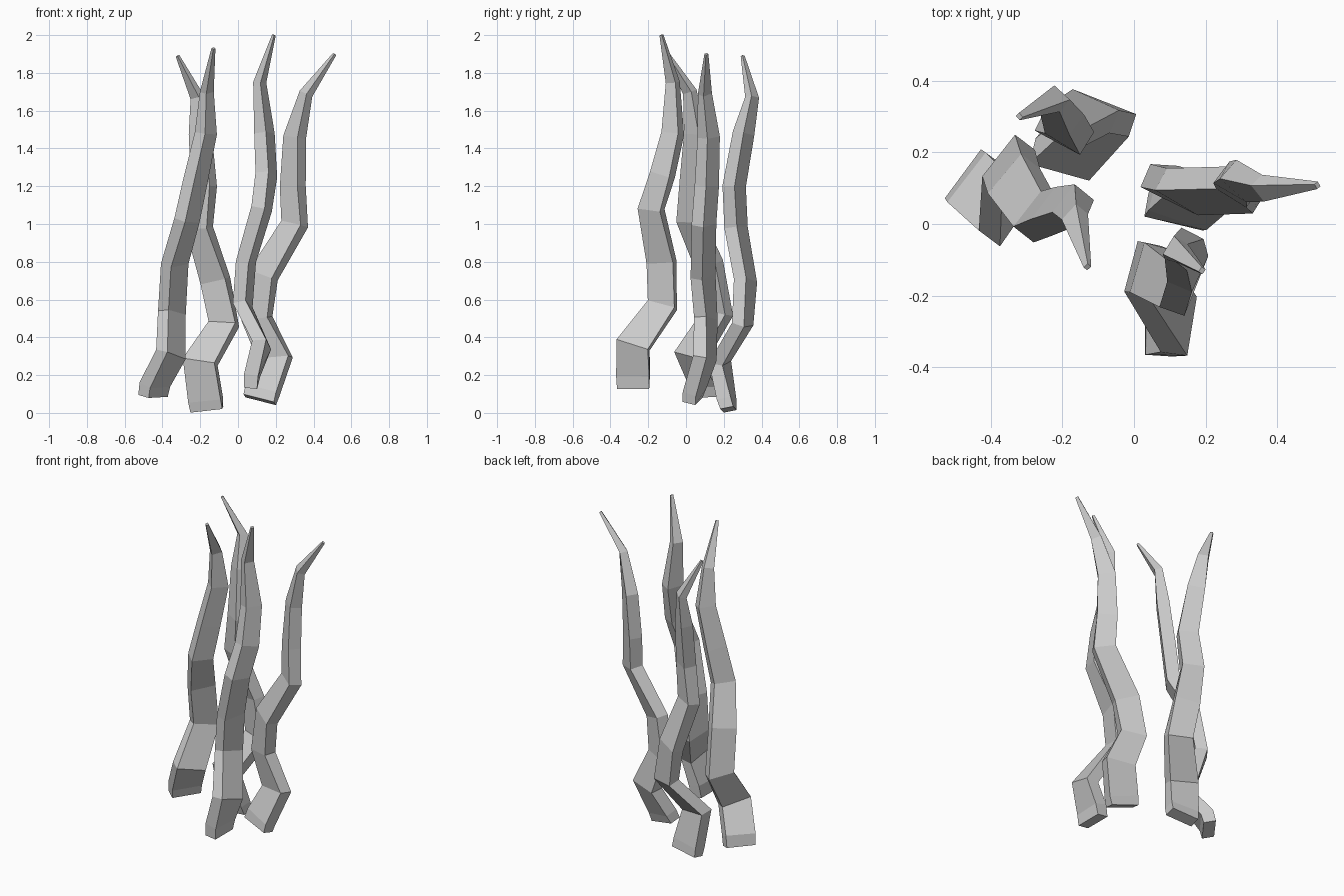
import bpy, bmesh, math
from mathutils import Vector

if "Cube" in bpy.data.objects:
    bpy.data.objects.remove(bpy.data.objects["Cube"])

# Shared taper: (width, thickness) of the flat four-sided section, base to tip
WIDTH = (.17, .175, .175, .15, .145, .125, .115, .10, .06, .016)
THICK = (.07, .075, .075, .07, .07, .075, .075, .07, .045, .014)


def tentacle(name, path, start_angle, end_angle):
    """Loft a twisting rectangular section along a crooked path."""
    pts = [Vector(p) for p in path]
    bm = bmesh.new()
    rings = []
    last = len(pts) - 1
    for i, p in enumerate(pts):
        before = (p - pts[i - 1]).normalized() if i else Vector()
        after = (pts[i + 1] - p).normalized() if i < last else Vector()
        tangent = (before + after).normalized()
        a = math.radians(start_angle + (end_angle - start_angle) * i / last)
        wide = Vector((math.cos(a), math.sin(a), 0))
        wide = (wide - tangent * wide.dot(tangent)).normalized()
        deep = tangent.cross(wide)
        w, t = WIDTH[i] / 2, THICK[i] / 2
        rings.append([bm.verts.new(p + wide * w * sx + deep * t * sy)
                      for sx, sy in ((-1, -1), (1, -1), (1, 1), (-1, 1))])
    for lo, hi in zip(rings, rings[1:]):
        for k in range(4):
            n = (k + 1) % 4
            bm.faces.new((lo[k], lo[n], hi[n], hi[k]))
    bm.faces.new(rings[0][::-1])
    bm.faces.new(rings[-1])
    mesh = bpy.data.meshes.new(name)
    bm.to_mesh(mesh)
    bm.free()
    bpy.context.collection.objects.link(bpy.data.objects.new(name, mesh))


# Front strand
tentacle("front_strand", [
    (.066, -.28, .13), (.075, -.28, .20), (.125, -.28, .36), (.025, -.125, .57),
    (.042, -.13, .80), (.125, -.185, 1.08), (.15, -.125, 1.26),
    (.14, -.07, 1.48), (.115, -.07, 1.75), (.19, -.13, 2.0)], 90, 55)

# Right strand
tentacle("right_strand", [
    (.115, .035, .07), (.13, .045, .12), (.195, .10, .29), (.10, .105, .50),
    (.135, .09, .73), (.30, .095, 1.0), (.29, .11, 1.2),
    (.30, .12, 1.46), (.36, .10, 1.69), (.512, .108, 1.9)], -10, -50)

# Left strand
tentacle("left_strand", [
    (-.45, .12, .09), (-.44, .11, .15), (-.355, .03, .31), (-.35, .17, .53),
    (-.335, .12, .79), (-.27, .02, 1.02), (-.225, .035, 1.23),
    (-.17, .05, 1.48), (-.165, .02, 1.70), (-.13, -.12, 1.93)], 54, 50)

# Back strand
tentacle("back_strand", [
    (-.165, .225, .018), (-.172, .215, .07), (-.20, .18, .27), (-.075, .30, .47),
    (-.12, .315, .70), (-.205, .265, .98), (-.18, .255, 1.2),
    (-.20, .305, 1.48), (-.215, .35, 1.67), (-.32, .30, 1.89)], -5, -45)
